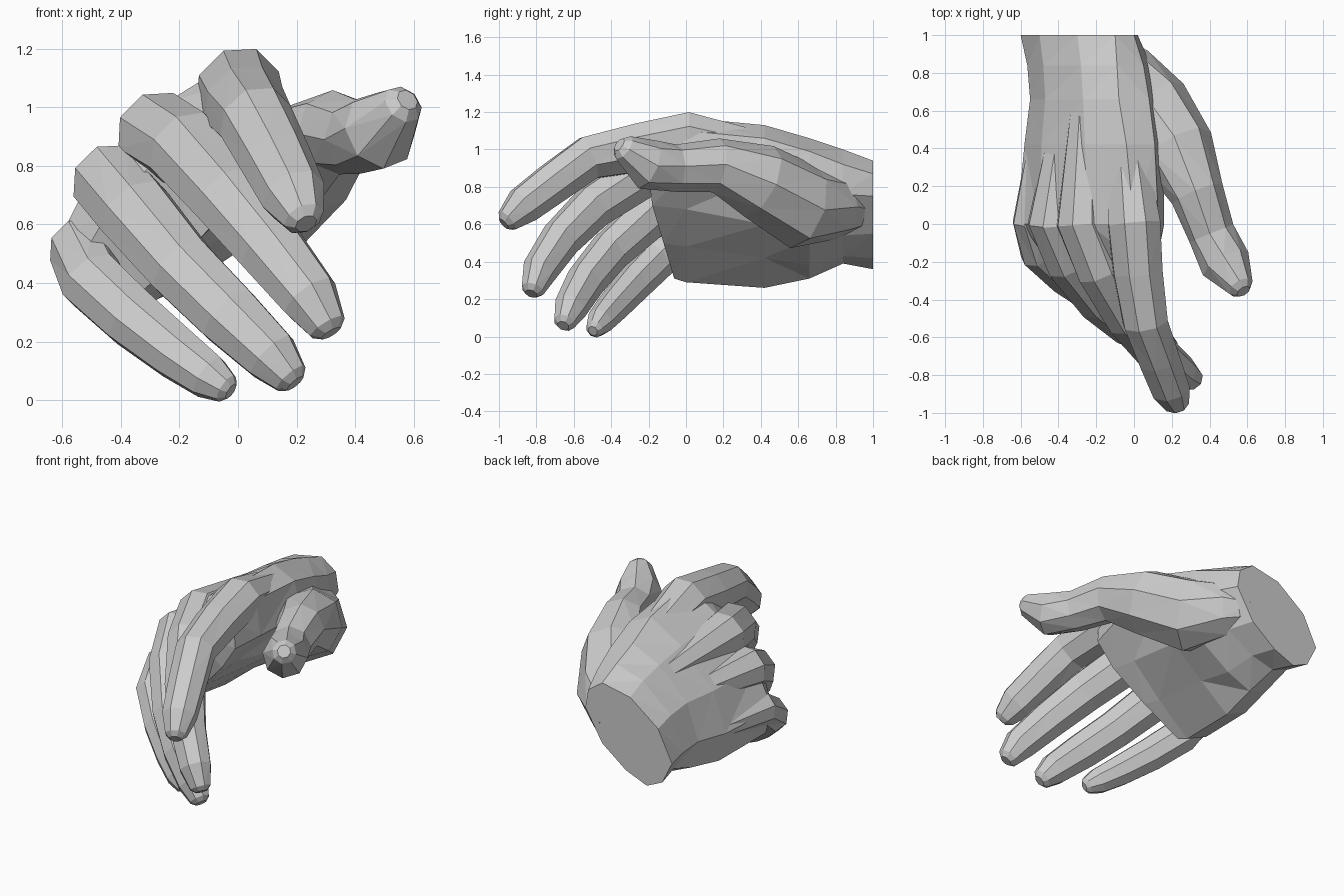
import bpy, bmesh, math
from mathutils import Vector

if "Cube" in bpy.data.objects:
    bpy.data.objects.remove(bpy.data.objects["Cube"])


def loft(name, rings):
    """Skin closed rings of equal point count, cap both ends, keep flat facets."""
    bm = bmesh.new()
    loops = [[bm.verts.new(p) for p in ring] for ring in rings]
    n = len(loops[0])
    for a, b in zip(loops, loops[1:]):
        for i in range(n):
            j = (i + 1) % n
            bm.faces.new((a[i], a[j], b[j], b[i]))
    bm.faces.new(loops[0])
    bm.faces.new(loops[-1])
    bmesh.ops.recalc_face_normals(bm, faces=bm.faces)
    bmesh.ops.triangulate(bm, faces=bm.faces)
    mesh = bpy.data.meshes.new(name)
    bm.to_mesh(mesh)
    bm.free()
    obj = bpy.data.objects.new(name, mesh)
    bpy.context.collection.objects.link(obj)
    return obj


def digit(name, path, across, wide=1.2, sides=8):
    """Finger: path of (x, y, z, radius); 'across' is the knuckle-line direction."""
    pts = [Vector(p[:3]) for p in path]
    radii = [p[3] for p in path]
    # small extra ring rounds off the fingertip
    pts.append(pts[-1] + (pts[-1] - pts[-2]).normalized() * radii[-1] * 0.45)
    radii.append(radii[-1] * 0.55)
    rings = []
    for i, (p, r) in enumerate(zip(pts, radii)):
        t = (pts[min(i + 1, len(pts) - 1)] - pts[max(i - 1, 0)]).normalized()
        u = Vector(across)
        u = (u - t * u.dot(t)).normalized()
        v = t.cross(u)
        angles = [2 * math.pi * (k + 0.5) / sides for k in range(sides)]
        rings.append([p + u * (wide * r * math.cos(a)) + v * (1.08 * r * math.sin(a))
                      for a in angles])
    return loft(name, rings)


# Palm: tilted (x, z) sections running from the cut wrist to the finger webs
palm = {
    1.0: [(-.10, .94), (0, .87), (.02, .75), (-.10, .55), (-.27, .42),
          (-.42, .36), (-.53, .41), (-.60, .55), (-.50, .75), (-.30, .90)],
    0.84: [(-.09, 1.0), (.05, .92), (.09, .76), (-.04, .54), (-.23, .43),
           (-.39, .39), (-.50, .43), (-.565, .55), (-.48, .77), (-.28, .94)],
    0.66: [(-.08, 1.06), (.08, .99), (.14, .78), (.02, .52), (-.19, .38),
           (-.36, .31), (-.50, .37), (-.55, .55), (-.47, .78), (-.27, .97)],
    0.42: [(-.04, 1.13), (.11, 1.06), (.16, .86), (.04, .60), (-.18, .42),
           (-.38, .26), (-.53, .33), (-.58, .52), (-.49, .77), (-.26, 1.0)],
    0.0: [(0, 1.17), (.13, 1.1), (.16, .88), (0, .68), (-.20, .48),
          (-.42, .29), (-.57, .36), (-.62, .53), (-.50, .77), (-.24, 1.02)],
    -0.06: [(.02, 1.09), (.11, 1.03), (.12, .86), (.01, .70), (-.18, .50),
            (-.40, .31), (-.50, .36), (-.55, .46), (-.42, .68), (-.19, .91)],
}
rings = [[Vector((x, y, z)) for x, z in s] for y, s in palm.items()]
for p in rings[-1]:                      # finger-side end slants forward with height
    p.y = max(-.2, p.y - .3 * (p.z - .3))
hand = loft("hand", rings)

# Four curled fingers, each starting as a ridge on the back of the hand
fingers = {
    "index_finger": [(-.06, .62, .95, .08), (0, 0, 1.06, .13), (.02, -.25, 1.01, .122),
                     (.06, -.52, .955, .11), (.13, -.71, .82, .103), (.19, -.87, .70, .095),
                     (.225, -.955, .62, .06)],
    "middle_finger": [(-.26, .62, .88, .07), (-.28, 0, .92, .12), (-.18, -.24, .86, .118),
                      (-.03, -.50, .69, .11), (.11, -.67, .52, .10), (.245, -.785, .35, .087),
                      (.305, -.82, .25, .058)],
    "ring_finger": [(-.36, .62, .76, .06), (-.44, 0, .75, .113), (-.35, -.20, .64, .113),
                    (-.19, -.41, .45, .103), (-.03, -.54, .29, .097), (.115, -.62, .15, .083),
                    (.18, -.65, .075, .055)],
    "little_finger": [(-.46, .62, .53, .06), (-.545, 0, .52, .09), (-.50, -.15, .41, .095),
                      (-.36, -.28, .28, .09), (-.21, -.39, .16, .08), (-.10, -.46, .08, .068),
                      (-.04, -.49, .04, .045)],
}
parts = [digit(name, path, (1, 0, 1)) for name, path in fingers.items()]

# Thumb with its fleshy base buried in the heel of the palm
parts.append(digit("thumb", [
    (-.16, .93, .68, .10), (-.06, .82, .69, .155), (.07, .62, .695, .215),
    (.23, .39, .83, .19), (.335, .16, .915, .135), (.41, -.05, .90, .118),
    (.485, -.21, .92, .127), (.565, -.335, 1.01, .067)], (1, 0, -.3), wide=1.06))

# Fuse the digits and palm into one skin
bpy.context.view_layer.objects.active = hand
for part in parts:
    mod = hand.modifiers.new("fuse", 'BOOLEAN')
    mod.operation = 'UNION'
    mod.solver = 'EXACT'
    mod.object = part
    bpy.ops.object.modifier_apply(modifier=mod.name)
    bpy.data.objects.remove(part)
